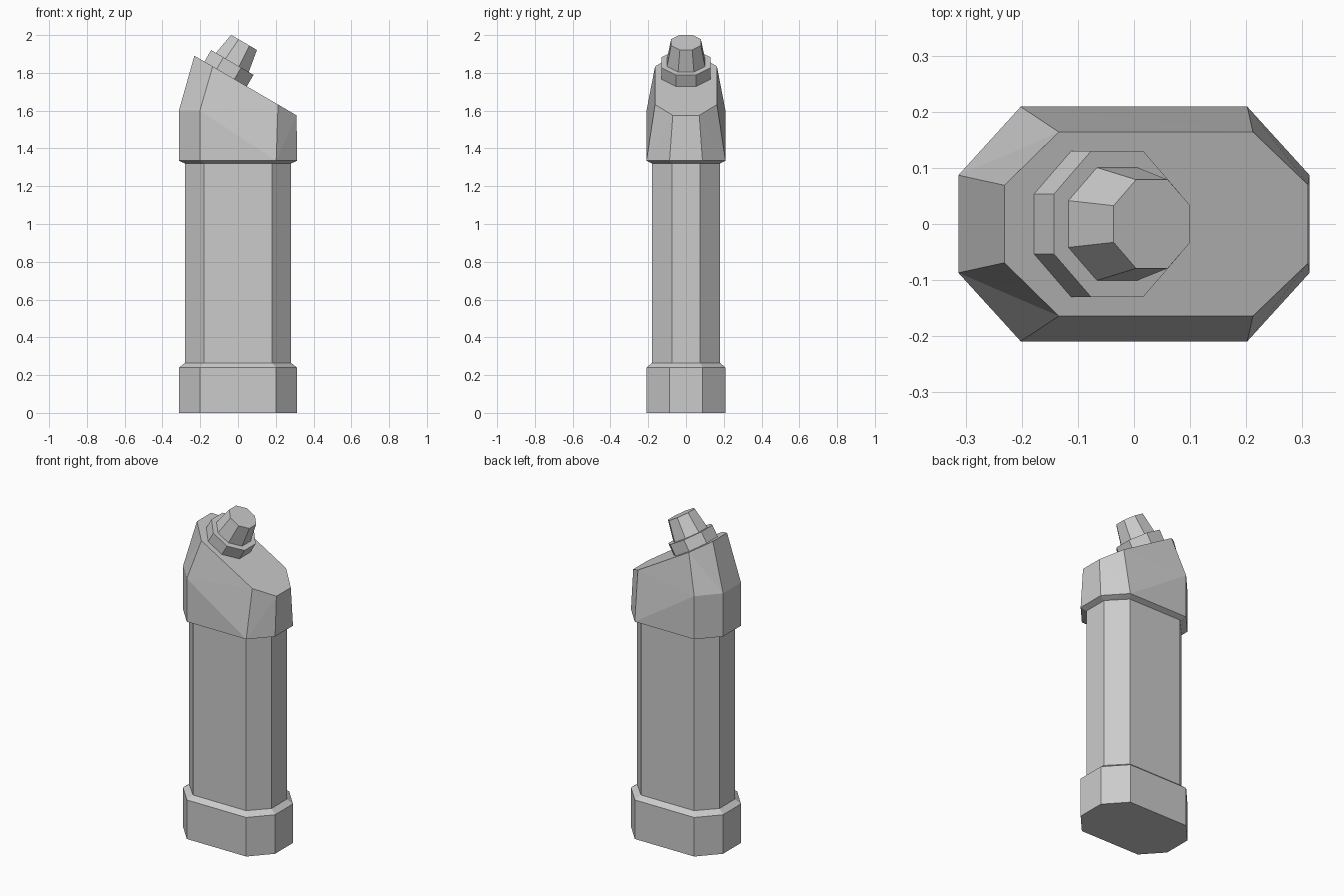
import bpy, bmesh, math
from mathutils import Matrix, Vector

if "Cube" in bpy.data.objects:
    bpy.data.objects.remove(bpy.data.objects["Cube"])


def finish(bm, name, matrix=None):
    bmesh.ops.remove_doubles(bm, verts=bm.verts, dist=1e-5)
    bmesh.ops.recalc_face_normals(bm, faces=bm.faces)
    mesh = bpy.data.meshes.new(name)
    bm.to_mesh(mesh)
    bm.free()
    ob = bpy.data.objects.new(name, mesh)
    bpy.context.collection.objects.link(ob)
    if matrix:
        ob.matrix_world = matrix
    return ob


def loft(name, rings, split=False, matrix=None):
    """Skin a stack of closed rings and cap both ends."""
    bm = bmesh.new()
    loops = []
    for ring in rings:
        row = []
        for i, p in enumerate(ring):
            # share a vertex where a ring touches the one below
            same = loops and (loops[-1][i].co - Vector(p)).length < 1e-6
            row.append(loops[-1][i] if same else bm.verts.new(p))
        loops.append(row)
    for a, b in zip(loops, loops[1:]):
        n = len(a)
        for i in range(n):
            j = (i + 1) % n
            verts = list(dict.fromkeys((a[i], a[j], b[j], b[i])))
            if len(verts) > 2:
                bm.faces.new(verts)
    bm.faces.new(loops[0])
    bm.faces.new(loops[-1])
    if split:
        quads = [f for f in bm.faces if len(f.verts) == 4]
        bmesh.ops.triangulate(bm, faces=quads, quad_method='SHORT_EDGE')
    return finish(bm, name, matrix)


def octagon(right, left, z):
    """Right/left = (outer x, its half y, inner x, its half y); z = f(x)."""
    (rx, ry, rix, riy), (lx, ly, lix, liy) = right, left
    pts = [(rx, -ry), (rx, ry), (rix, riy), (lix, liy),
           (lx, ly), (lx, -ly), (lix, -liy), (rix, -riy)]
    return [(x, y, z(x)) for x, y in pts]


def sym(x, y, ix, iy, z):
    return octagon((x, y, ix, iy), (-x, y, -ix, iy), lambda _: z)


WIDE = (0.313, 0.087, 0.202, 0.209)
SLIM = (0.28, 0.075, 0.18, 0.18)

# bottle: wide foot, slim shaft
loft("bottle_body", [sym(*WIDE, 0), sym(*WIDE, 0.24), sym(*SLIM, 0.265), sym(*SLIM, 1.32)])

# head: flared rim, vertical shoulder on the left, sloping top
SLOPE = 0.583
tilt = math.atan(SLOPE)
top = octagon((0.31, 0.07, 0.212, 0.164), (-0.231, 0.069, -0.134, 0.164),
              lambda x: 1.756 - SLOPE * x)
shoulder = sym(*WIDE, 1.60)
shoulder = [t if s[0] > 0 else s for s, t in zip(shoulder, top)]
loft("sloped_head", [sym(*SLIM, 1.32), sym(*WIDE, 1.335), shoulder, top], split=True)

# tilted spout: octagonal collar and tapered nozzle on the slope
frame = Matrix.Translation((-0.03, 0, 1.855)) @ Matrix.Rotation(tilt, 4, 'Y')


def ring(apothem, z):
    r = apothem / math.cos(math.pi / 8)
    angles = [(k + 0.5) * math.pi / 4 for k in range(8)]
    return [(r * math.cos(a), r * math.sin(a), z) for a in angles]


loft("spout_collar", [ring(0.13, -0.08), ring(0.13, 0)], matrix=frame)
loft("spout_nozzle", [ring(0.101, -0.002), ring(0.079, 0.123)], matrix=frame)
